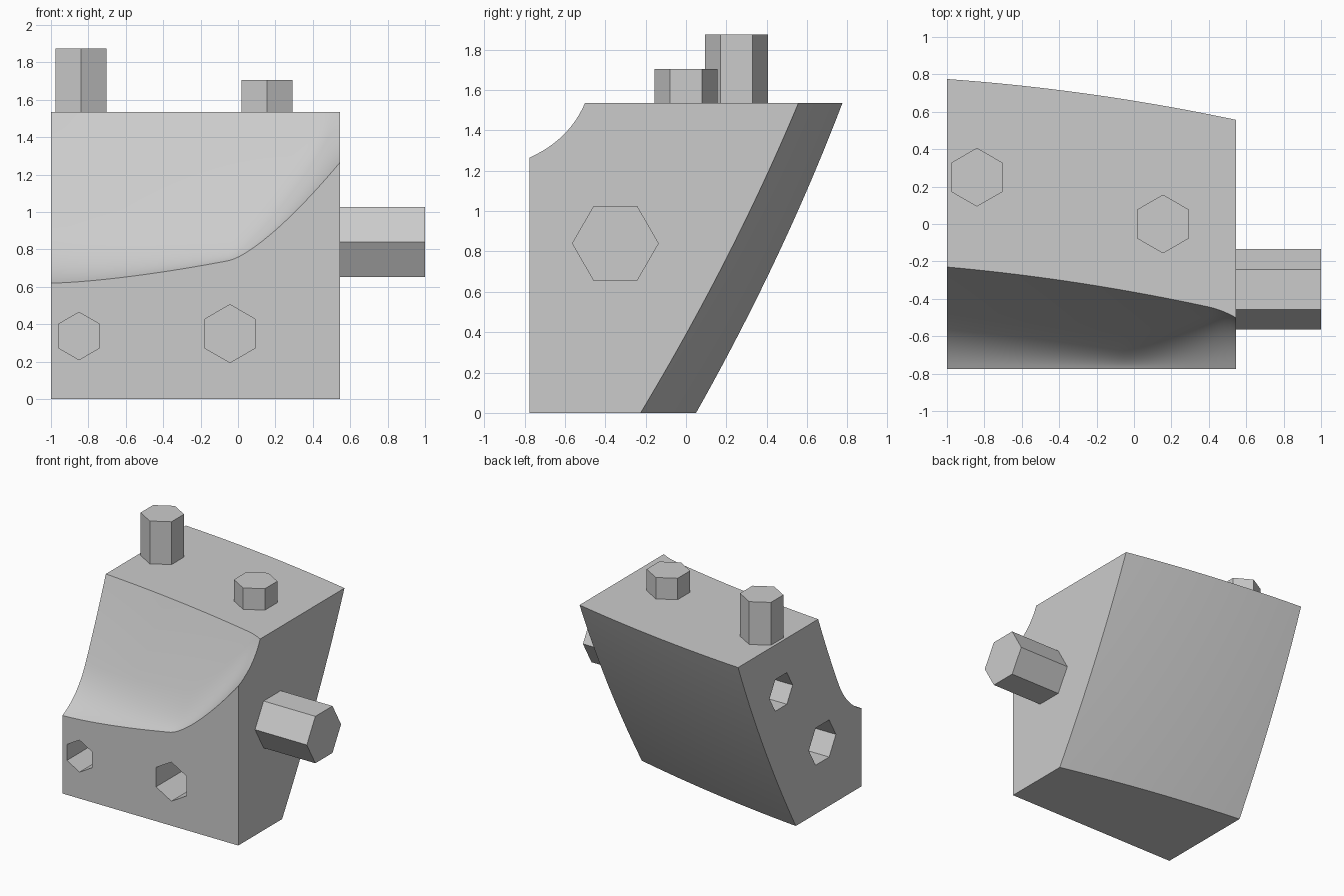
import bpy
import bmesh
from math import pi
from mathutils import Vector, Matrix

if "Cube" in bpy.data.objects:
    bpy.data.objects.remove(bpy.data.objects["Cube"], do_unlink=True)

grey = bpy.data.materials.new("plain_grey")
grey.use_nodes = True
grey.diffuse_color = (0.6, 0.6, 0.6, 1)
grey.node_tree.nodes["Principled BSDF"].inputs["Base Color"].default_value = (0.6, 0.6, 0.6, 1)

LEFT, RIGHT, FRONT, TOP = -1.0, 0.545, -0.775, 1.535


def make_object(name, bm):
    bmesh.ops.recalc_face_normals(bm, faces=bm.faces[:])
    mesh = bpy.data.meshes.new(name)
    bm.to_mesh(mesh)
    bm.free()
    mesh.materials.append(grey)
    obj = bpy.data.objects.new(name, mesh)
    bpy.context.collection.objects.link(obj)
    return obj


def back_y(x, z):
    """Gently bulging, leaning back surface."""
    u, v = (x - LEFT) / (RIGHT - LEFT), z / TOP
    low = 0.05 - 0.275 * u
    high = 0.775 - 0.218 * u
    return low + (high - low) * v + 0.108 * u * (1 - u) + 0.14 * v * (1 - v)


def scoop_y(x, z):
    """Wall of the front scoop, following the back surface."""
    bend = max(0, (x - 0.4) / 0.145) ** 2
    return back_y(x, z) - 1.005 - 0.018 * (x + 1) - 0.025 * bend


def scoop_rim(x):
    """Height where the scoop meets the front face."""
    if x < -0.05:
        return 0.62 + 0.12 * ((x + 1) / 0.95) ** 1.5
    return 0.74 + 0.525 * ((x + 0.05) / 0.595) ** 1.35


def section(x):
    """Outline of the block at one x, as (y, z) points."""
    start = Vector((FRONT, scoop_rim(x)))
    z = start.y
    for _ in range(20):
        z = start.y + 0.45 * (scoop_y(x, z) - FRONT)
    corner = Vector((scoop_y(x, z), z))
    z_end = min(z + 0.22, TOP - 0.001)
    end = Vector((scoop_y(x, z_end), z_end))
    pts = [Vector((FRONT, 0))]
    for i in range(13):
        t = i / 12
        pts.append(start * (1 - t) ** 2 + corner * 2 * t * (1 - t) + end * t * t)
    for i in range(1, 9):
        z = z_end + (TOP - z_end) * i / 8
        pts.append(Vector((scoop_y(x, z), z)))
    for i in range(25):
        z = TOP * (1 - i / 24)
        pts.append(Vector((back_y(x, z), z)))
    return pts


# Main block, lofted along x
bm = bmesh.new()
STEPS = 52
rings = []
for i in range(STEPS + 1):
    x = LEFT + (RIGHT - LEFT) * i / STEPS
    rings.append([bm.verts.new((x, p.x, p.y)) for p in section(x)])
for a, b in zip(rings, rings[1:]):
    for j in range(len(a)):
        k = (j + 1) % len(a)
        bm.faces.new((a[j], a[k], b[k], b[j]))
bm.faces.new(rings[0])
bm.faces.new(rings[-1])
block = make_object("curved_block", bm)


def hex_prism(name, base, direction, radius, length, corner_axis):
    """Hexagonal prism from base along direction, one corner on corner_axis."""
    w = Vector(direction)
    u = Vector(corner_axis)
    v = w.cross(u)
    rot = Matrix((u, v, w)).transposed().to_4x4()
    bm = bmesh.new()
    bmesh.ops.create_cone(bm, cap_ends=True, segments=6, radius1=radius,
                          radius2=radius, depth=length)
    # Put a corner exactly on the local x axis
    first = max(bm.verts, key=lambda p: p.co.x)
    if abs(first.co.y) > radius * 0.1:
        bmesh.ops.rotate(bm, verts=bm.verts[:], matrix=Matrix.Rotation(pi / 6, 3, 'Z'))
    bmesh.ops.translate(bm, verts=bm.verts[:], vec=(0, 0, length / 2))
    bmesh.ops.transform(bm, matrix=Matrix.Translation(base) @ rot, verts=bm.verts[:])
    return make_object(name, bm)


X, Y, Z = (1, 0, 0), (0, 1, 0), (0, 0, 1)

# Hexagonal sockets in the front and on one side
sockets = [
    ((-0.85, FRONT - 0.1, 0.337), Y, 0.127, 0.43, Z),
    ((-0.043, FRONT - 0.1, 0.35), Y, 0.155, 0.55, Z),
    ((LEFT - 0.1, 0.235, 1.135), X, 0.145, 0.45, Y),
    ((LEFT - 0.1, -0.283, 0.535), X, 0.17, 0.45, Y),
]
for spec in sockets:
    cutter = hex_prism("socket_cutter", *spec)
    cutter.hide_render = True
    mod = block.modifiers.new("socket", 'BOOLEAN')
    mod.operation = 'DIFFERENCE'
    mod.solver = 'EXACT'
    mod.object = cutter
    bpy.context.view_layer.objects.active = block
    bpy.ops.object.modifier_apply(modifier=mod.name)
    bpy.data.objects.remove(cutter, do_unlink=True)

bpy.ops.object.select_all(action='DESELECT')
block.select_set(True)
bpy.context.view_layer.objects.active = block
bpy.ops.object.shade_smooth_by_angle(angle=pi / 7)

# Hexagonal pegs
hex_prism("tall_top_peg", (-0.84, 0.25, TOP), Z, 0.157, 0.34, Y)
hex_prism("short_top_peg", (0.155, 0, TOP), Z, 0.157, 0.17, Y)
hex_prism("side_peg", (RIGHT, -0.35, 0.84), X, 0.215, 0.455, Y)
